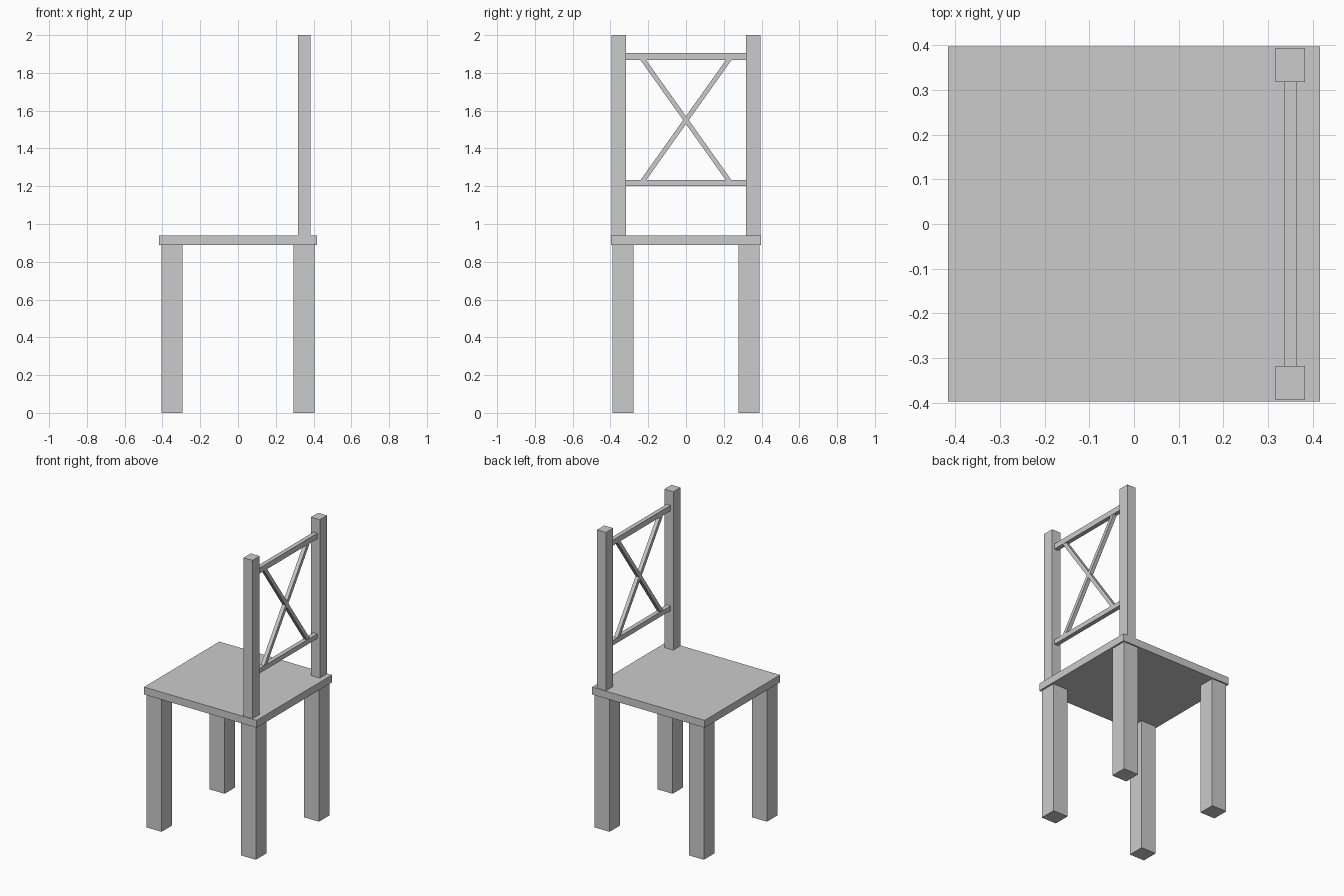
import bpy
from math import atan2, hypot

if "Cube" in bpy.data.objects:
    bpy.data.objects.remove(bpy.data.objects["Cube"])


def box(name, x, y, z, tilt=0.0):
    """Box from (min, max) ranges, turned about x through its own centre."""
    bpy.ops.mesh.primitive_cube_add(size=1)
    ob = bpy.context.object
    ob.name = name
    ob.location = [(a + b) / 2 for a, b in (x, y, z)]
    ob.scale = [b - a for a, b in (x, y, z)]
    ob.rotation_euler.x = tilt
    return ob


def span(side, inner, outer):
    return tuple(sorted((side * inner, side * outer)))


# Seat
box("seat", (-0.417, 0.417), (-0.398, 0.398), (0.89, 0.94))

# Four legs and two back posts
for sy, end in ((-1, "near"), (1, "far")):
    for sx, side in ((-1, "front"), (1, "back")):
        box(f"{side}_leg_{end}", span(sx, 0.294, 0.405), span(sy, 0.278, 0.389), (0, 0.89))
    box(f"back_post_{end}", (0.317, 0.383), span(sy, 0.318, 0.394), (0.94, 2.0))

# Rails between the posts
box("top_rail", (0.336, 0.365), (-0.319, 0.319), (1.868, 1.905))
box("lower_rail", (0.336, 0.365), (-0.319, 0.319), (1.20, 1.232))

# Crossed braces, ends tucked into the rails
dy, dz, mid = 0.452, 0.636, 1.55
half = hypot(dy, dz) / 2 + 0.012
for s, name in ((-1, "brace_a"), (1, "brace_b")):
    box(name, (0.338, 0.363), (-0.0122, 0.0122), (mid - half, mid + half), s * atan2(dy, dz))
